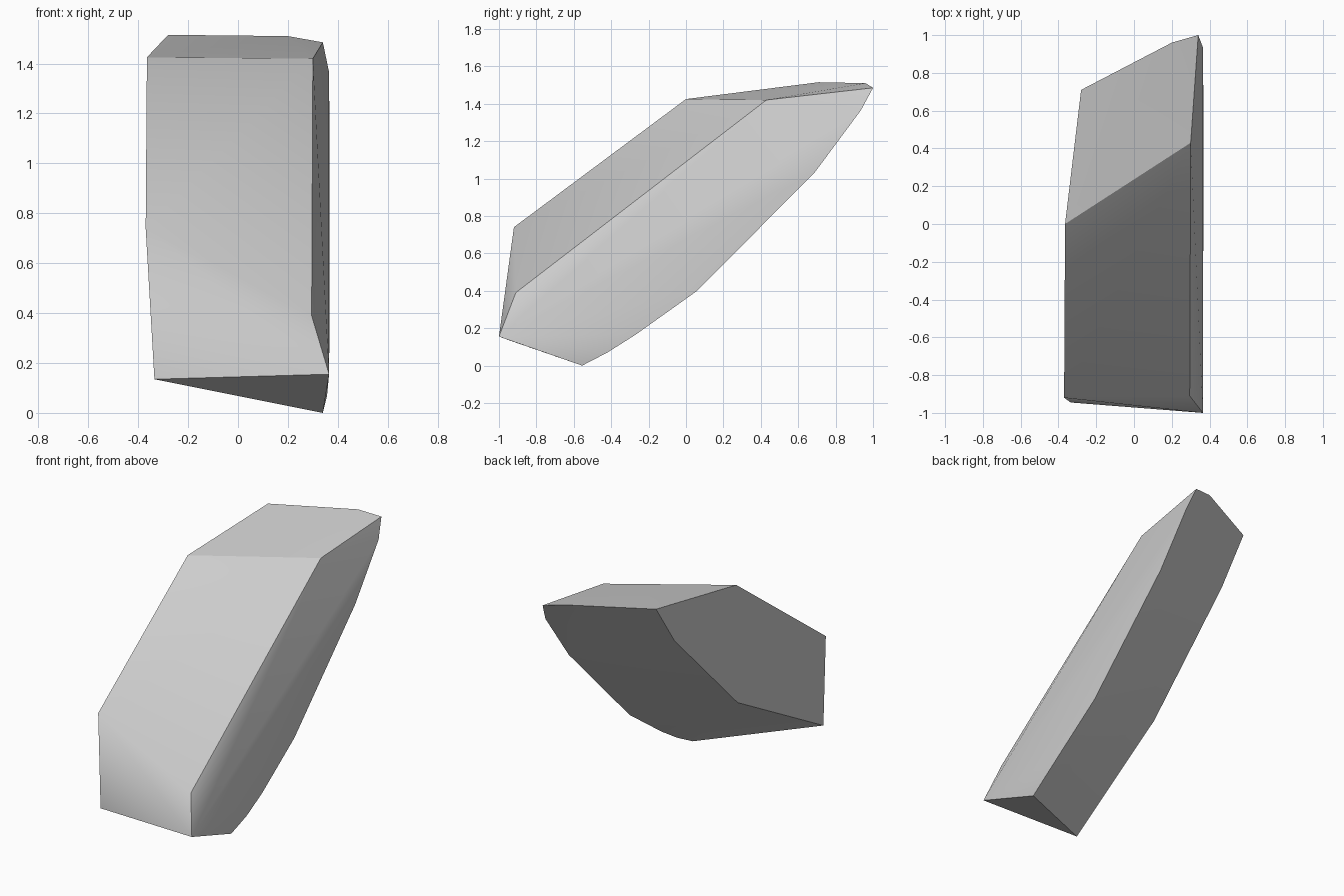
import bpy
import bmesh
from math import radians

cube = bpy.data.objects.get("Cube")
if cube:
    bpy.data.objects.remove(cube, do_unlink=True)

# Stone colour
stone = bpy.data.materials.new("stone_grey")
stone.use_nodes = True
grey = (0.62, 0.62, 0.62, 1.0)
stone.diffuse_color = grey
shader = stone.node_tree.nodes["Principled BSDF"]
shader.inputs["Base Color"].default_value = grey
shader.inputs["Roughness"].default_value = 0.9

# Corners of the leaning slab
top_corners = [(-0.28, 0.71, 1.515), (0.2, 0.96, 1.51), (0.34, 1, 1.485),
               (-0.365, 0, 1.425), (0.3, 0.43, 1.42)]
front_corners = [(-0.37, -0.92, 0.74), (0.295, -0.91, 0.39),
                 (0.365, -1, 0.155), (-0.335, -0.945, 0.135)]
left_back_edge = [(-0.278, -0.138, 0.578), (-0.274, 0.509, 1.228)]
right_back_edge = [(0.365, 0.935, 1.365), (0.367, 0.69, 1.035), (0.367, 0.06, 0.4),
                   (0.365, -0.27, 0.165), (0.357, -0.42, 0.07), (0.34, -0.555, 0)]

# Wrap the corners in a convex hull to form the chipped rock
bm = bmesh.new()
for corner in top_corners + front_corners + left_back_edge + right_back_edge:
    bm.verts.new(corner)
hull = bmesh.ops.convex_hull(bm, input=bm.verts[:])
loose = [v for v in bm.verts if not v.link_faces]
bmesh.ops.delete(bm, geom=loose, context='VERTS')
bmesh.ops.recalc_face_normals(bm, faces=bm.faces[:])

mesh = bpy.data.meshes.new("rock_slab")
bm.to_mesh(mesh)
bm.free()
mesh.materials.append(stone)
rock = bpy.data.objects.new("rock_slab", mesh)
bpy.context.collection.objects.link(rock)

# Soft facets with crisp ridges
bpy.ops.object.select_all(action='DESELECT')
rock.select_set(True)
bpy.context.view_layer.objects.active = rock
bpy.ops.object.shade_smooth_by_angle(angle=radians(30))
